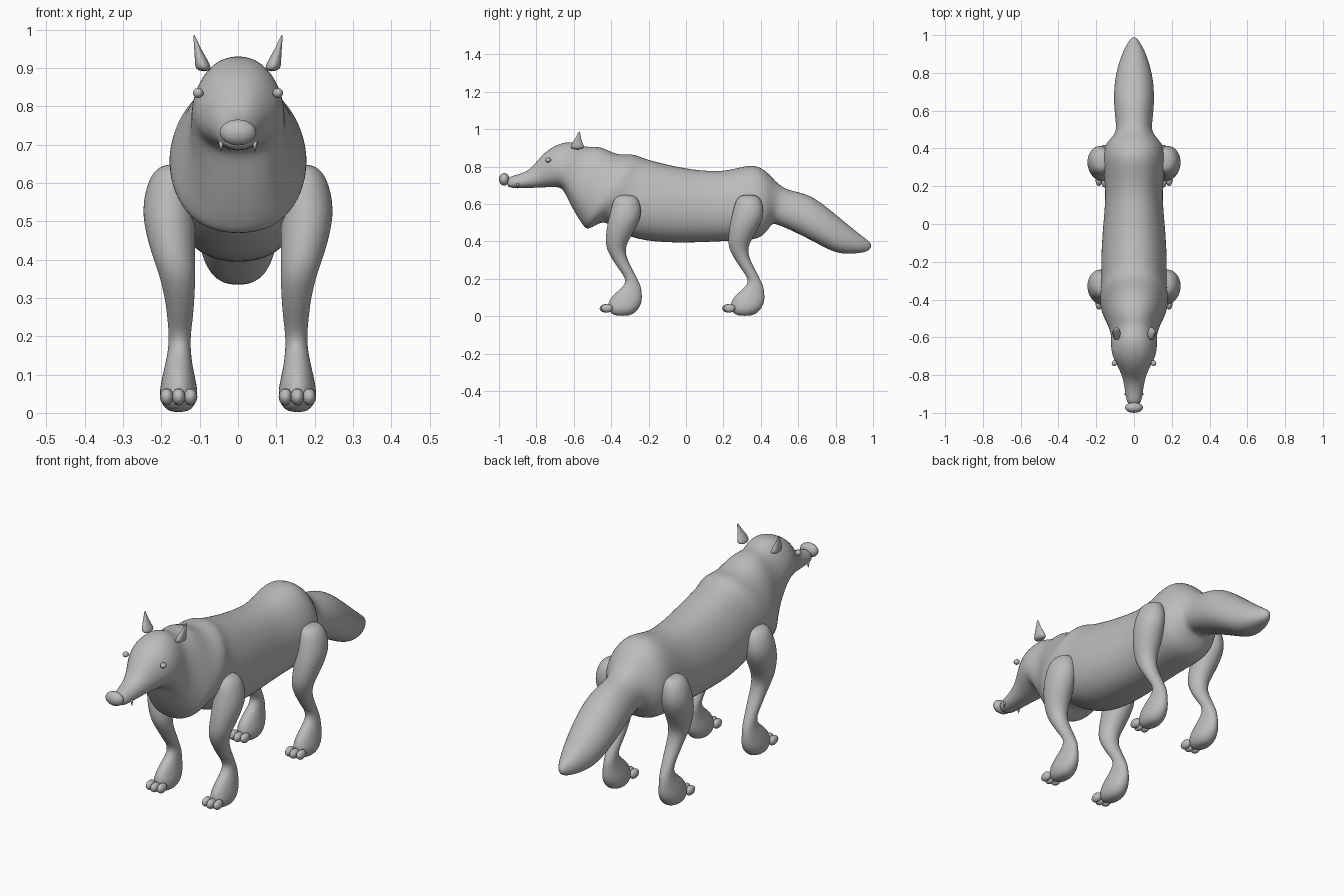
import bpy, bmesh, math
from mathutils import Vector

cube = bpy.data.objects.get("Cube")
if cube:
    bpy.data.objects.remove(cube)

fur = bpy.data.materials.new("grey fur")
fur.use_nodes = True
fur.diffuse_color = (0.5, 0.5, 0.5, 1)
fur.node_tree.nodes["Principled BSDF"].inputs["Base Color"].default_value = (0.5, 0.5, 0.5, 1)


def finish(name, bm, levels=0):
    bmesh.ops.recalc_face_normals(bm, faces=bm.faces)
    for f in bm.faces:
        f.smooth = True
    mesh = bpy.data.meshes.new(name)
    bm.to_mesh(mesh)
    bm.free()
    mesh.materials.append(fur)
    ob = bpy.data.objects.new(name, mesh)
    bpy.context.collection.objects.link(ob)
    if levels:
        mod = ob.modifiers.new("smooth", "SUBSURF")
        mod.levels = mod.render_levels = levels
    return ob


def loft(name, rings, levels=2):
    """Skin a list of closed rings of points and cap both ends."""
    bm = bmesh.new()
    rows = [[bm.verts.new(p) for p in ring] for ring in rings]
    n = len(rows[0])
    for a, b in zip(rows, rows[1:]):
        for i in range(n):
            j = (i + 1) % n
            bm.faces.new((a[i], a[j], b[j], b[i]))
    bm.faces.new(rows[0])
    bm.faces.new(rows[-1])
    return finish(name, bm, levels)


def spine_ring(top_y, top_z, low_y, low_z, width, n=20):
    """Egg-shaped ring between a back point and a belly point."""
    top, low = Vector((0, top_y, top_z)), Vector((0, low_y, low_z))
    mid, up = (top + low) / 2, (top - low) / 2
    ring = []
    for i in range(n):
        t = math.tau * i / n
        c, s = math.cos(t), math.sin(t)
        x = math.copysign(abs(c) ** 0.85, c) * width * (1 - 0.12 * s)
        ring.append(mid + up * s + Vector((x, 0, 0)))
    return ring


def flat_ring(x, y, z, rx, ry, n=12):
    return [(x + rx * math.cos(math.tau * i / n), y + ry * math.sin(math.tau * i / n), z)
            for i in range(n)]


def ball(name, centre, size, segments=16):
    bm = bmesh.new()
    bmesh.ops.create_uvsphere(bm, u_segments=segments, v_segments=segments // 2, radius=1)
    bmesh.ops.scale(bm, vec=size, verts=bm.verts)
    bmesh.ops.translate(bm, vec=centre, verts=bm.verts)
    return finish(name, bm)


# Head, ruff, torso and tail: back point, belly point, half width
spine = [
    (-.96, .745, -.96, .69, .034), (-.90, .755, -.92, .684, .044),
    (-.83, .785, -.83, .685, .055), (-.79, .84, -.76, .688, .075),
    (-.74, .89, -.70, .69, .107), (-.68, .925, -.66, .685, .122),
    (-.60, .94, -.635, .63, .122), (-.54, .90, -.60, .56, .122),
    (-.46, .918, -.545, .47, .15), (-.37, .86, -.52, .458, .178),
    (-.28, .873, -.44, .515, .182), (-.24, .85, -.40, .47, .17),
    (-.15, .825, -.27, .402, .177), (0, .79, -.05, .388, .167),
    (.17, .773, .13, .395, .148), (.27, .792, .28, .402, .162),
    (.36, .818, .38, .406, .168), (.43, .78, .43, .445, .148),
    (.48, .72, .455, .49, .11), (.53, .68, .475, .495, .092),
    (.60, .665, .54, .468, .10), (.68, .642, .63, .425, .108),
    (.78, .562, .73, .372, .104), (.87, .487, .81, .332, .086),
    (.95, .422, .91, .333, .053), (.998, .387, .982, .347, .012),
]
loft("body", [spine_ring(*s) for s in spine])
ball("nose", (0, -.972, .732), (.048, .028, .034))

# Leg profile from shoulder to sole: x, y, z, half width, half depth
leg = [
    (.165, -.32, .65, .03, .04), (.173, -.32, .625, .057, .072),
    (.18, -.32, .56, .07, .087), (.18, -.335, .50, .071, .088),
    (.17, -.365, .42, .06, .068), (.158, -.378, .36, .049, .051),
    (.152, -.352, .30, .04, .041), (.151, -.322, .25, .035, .038),
    (.152, -.290, .20, .029, .031), (.153, -.285, .16, .031, .046),
    (.155, -.310, .12, .038, .077), (.155, -.325, .08, .048, .094),
    (.155, -.335, .04, .054, .087), (.155, -.34, .01, .038, .06),
    (.155, -.34, .002, .015, .025),
]
ear = [
    (.088, -.58, .89, .026, .045), (.097, -.582, .925, .016, .030),
    (.107, -.576, .955, .008, .014), (.115, -.57, .988, .002, .003),
]

for side, word in ((1, "left"), (-1, "right")):
    # Legs and toes
    for shift, end in ((0, "front"), (.655, "hind")):
        loft(f"{end}_leg_{word}",
             [flat_ring(side * x, y + shift, z, rx, ry) for x, y, z, rx, ry in leg])
        for k in (-1, 0, 1):
            centre = (side * (.155 + k * .031), -.43 + shift + abs(k) * .008, .042)
            ball(f"{end}_toe_{word}_{k + 2}", centre, (.018, .032, .023), 12)
    # Ears, eyes and fangs
    loft(f"ear_{word}", [flat_ring(side * x, y, z, rx, ry) for x, y, z, rx, ry in ear])
    ball(f"eye_{word}", (side * .104, -.737, .835), (.014, .016, .013), 12)
    loft(f"fang_{word}", [flat_ring(side * .043, -.90, .71, .008, .008, 8),
                          flat_ring(side * .045, -.90, .682, .001, .001, 8)], 0)
